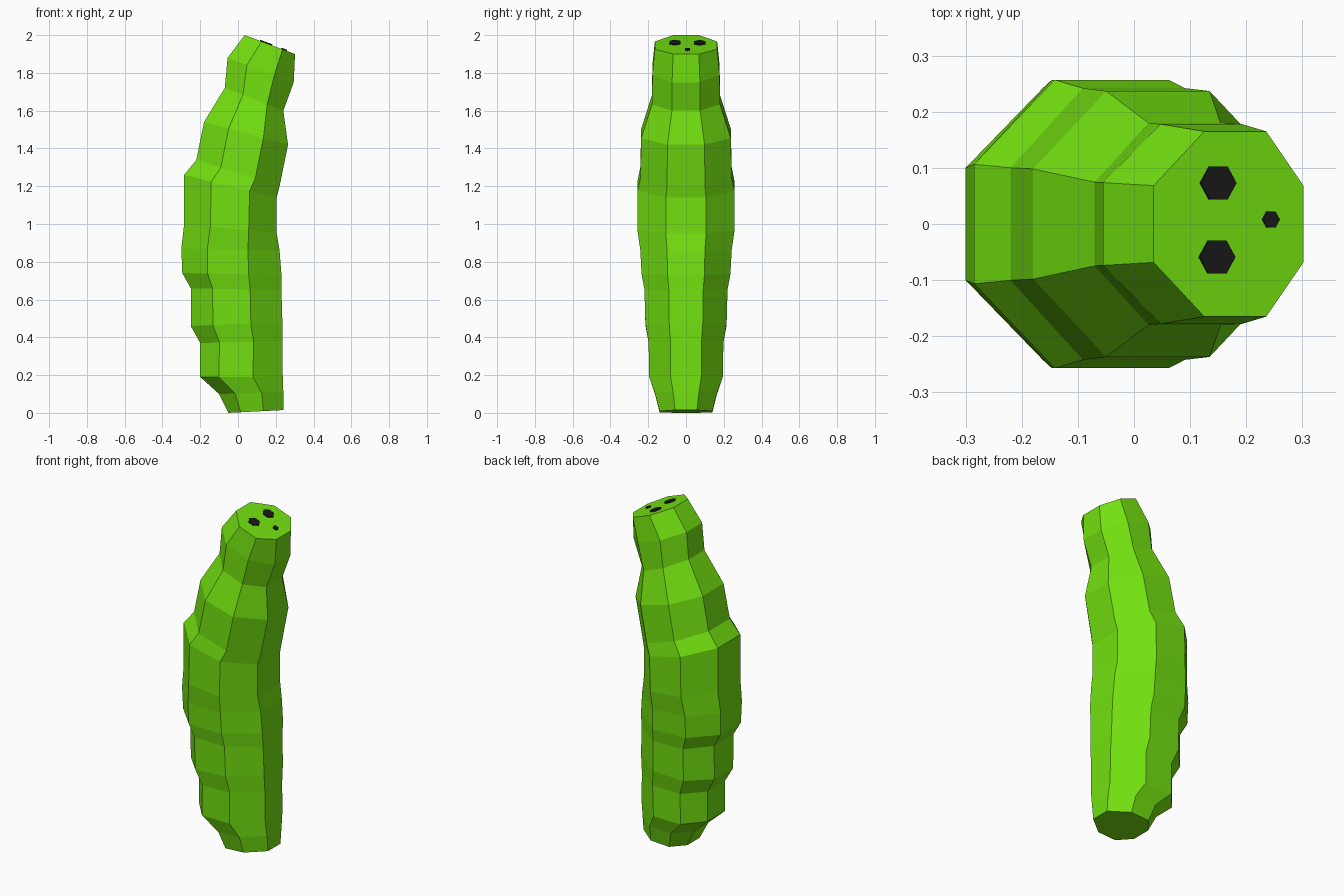
import bpy, bmesh, math
from mathutils import Vector, Matrix

if "Cube" in bpy.data.objects:
    bpy.data.objects.remove(bpy.data.objects["Cube"])

def material(name, rgb):
    m = bpy.data.materials.new(name)
    m.diffuse_color = (*rgb, 1)
    m.use_nodes = True
    m.node_tree.nodes["Principled BSDF"].inputs["Base Color"].default_value = m.diffuse_color
    return m

green = material("leaf_green", (0.17, 0.75, 0.005))
black = material("black", (0.01, 0.01, 0.01))

def finish(name, bm, mat):
    bmesh.ops.recalc_face_normals(bm, faces=bm.faces[:])
    me = bpy.data.meshes.new(name)
    bm.to_mesh(me)
    bm.free()
    me.materials.append(mat)
    ob = bpy.data.objects.new(name, me)
    bpy.context.collection.objects.link(ob)
    return ob

# Body rings: left x, left z, right x, right z, half depth, shift of the middle corners
RINGS = [
    (-.05, .00, .24, .015, .14, -.02), (-.10, .10, .24, .11, .165, -.015),
    (-.20, .19, .237, .19, .195, -.03), (-.20, .37, .235, .38, .198, -.025),
    (-.25, .46, .235, .48, .215, -.025), (-.25, .66, .23, .65, .22, -.025),
    (-.295, .74, .23, .73, .235, -.02), (-.30, .87, .22, .86, .242, -.015),
    (-.285, 1.00, .205, .95, .257, -.005), (-.285, 1.26, .205, 1.14, .257, 0),
    (-.22, 1.34, .22, 1.20, .242, 0), (-.18, 1.54, .265, 1.42, .237, 0),
    (-.07, 1.72, .24, 1.60, .18, .005), (-.055, 1.88, .295, 1.75, .178, 0),
    (.035, 2.0, .302, 1.90, .165, .012),
]
T = math.tan(math.pi / 8)

def ring_points(lx, lz, rx, rz, w, shift):
    """Slanted octagon, its plane set by the left and right heights."""
    mid, half = (lx + rx) / 2, (rx - lx) / 2
    a, b = mid + shift - half * T, mid + shift + half * T
    xy = [(rx, -w*T), (rx, w*T), (b, w), (a, w), (lx, w*T), (lx, -w*T), (a, -w), (b, -w)]
    return [(x, y, lz + (rz - lz) * (x - lx) / (rx - lx)) for x, y in xy]

# Body
bm = bmesh.new()
loops = [[bm.verts.new(p) for p in ring_points(*r)] for r in RINGS]
for lo, hi in zip(loops, loops[1:]):
    for i in range(8):
        j = (i + 1) % 8
        bm.faces.new((lo[i], lo[j], hi[j], hi[i]))
bm.faces.new(loops[0][::-1])
bm.faces.new(loops[-1])
finish("body", bm, green)

# Face spots: thin hexagonal discs lying on the slanted top
lx, lz, rx, rz = RINGS[-1][:4]
slope = (rz - lz) / (rx - lx)
tilt = Vector((-slope, 0, 1)).to_track_quat('Z', 'Y').to_matrix().to_4x4()

def spot(name, x, y, r):
    bm = bmesh.new()
    bmesh.ops.create_cone(bm, cap_ends=True, segments=6, radius1=r, radius2=r, depth=.012)
    ys = [v.co.y for v in bm.verts]
    # Keep a corner pointing along y
    if max(ys) < r * .95:
        bmesh.ops.rotate(bm, verts=bm.verts[:], matrix=Matrix.Rotation(math.pi / 6, 3, 'Z'))
    bm.transform(Matrix.Translation((x, y, lz + slope * (x - lx))) @ tilt)
    finish(name, bm, black)

spot("left_eye", .149, .073, .034)
spot("right_eye", .147, -.059, .034)
spot("mouth", .243, .008, .016)
